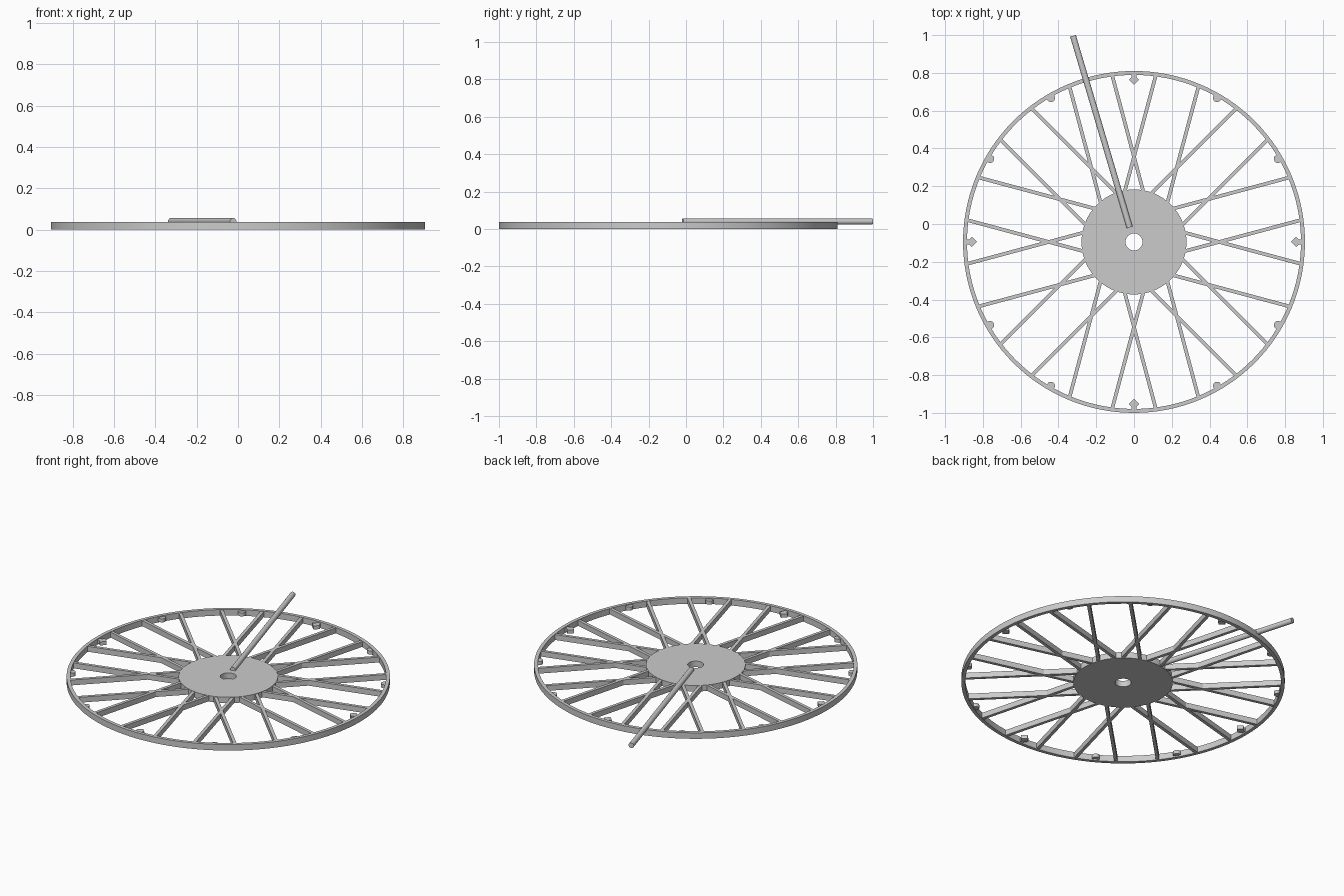
import bpy, bmesh
from math import sin, cos, pi, radians, sqrt
from mathutils import Matrix, Vector

cube = bpy.data.objects.get("Cube")
if cube:
    bpy.data.objects.remove(cube, do_unlink=True)

grey = bpy.data.materials.new("plain grey")
grey.use_nodes = True
grey.diffuse_color = (0.6, 0.6, 0.6, 1)
grey.node_tree.nodes["Principled BSDF"].inputs["Base Color"].default_value = (0.6, 0.6, 0.6, 1)

CENTRE = Vector((0, -0.095, 0))
HEIGHT = 0.037
RIM_OUT, RIM_IN = 0.905, 0.884


def finish(bm, name):
    bmesh.ops.recalc_face_normals(bm, faces=bm.faces)
    mesh = bpy.data.meshes.new(name)
    bm.to_mesh(mesh)
    bm.free()
    mesh.materials.append(grey)
    obj = bpy.data.objects.new(name, mesh)
    bpy.context.collection.objects.link(obj)
    bpy.ops.object.select_all(action='DESELECT')
    obj.select_set(True)
    bpy.context.view_layer.objects.active = obj
    bpy.ops.object.shade_smooth_by_angle(angle=radians(30))
    return obj


def ring(name, inner, outer, sides):
    """Flat-topped ring made by spinning a rectangle."""
    bm = bmesh.new()
    corners = [(inner, 0), (outer, 0), (outer, HEIGHT), (inner, HEIGHT)]
    loops = []
    for i in range(sides):
        a = 2 * pi * i / sides
        loops.append([bm.verts.new(CENTRE + Vector((r * cos(a), r * sin(a), z)))
                      for r, z in corners])
    for i in range(sides):
        p, q = loops[i], loops[(i + 1) % sides]
        for k in range(4):
            n = (k + 1) % 4
            bm.faces.new((p[k], q[k], q[n], p[n]))
    return finish(bm, name)


def add_box(bm, angle, x0, x1, y, width, z0, z1):
    """Box lying along a direction that is turned about the wheel centre."""
    place = (Matrix.Translation(CENTRE) @ Matrix.Rotation(angle, 4, 'Z')
             @ Matrix.Translation(((x0 + x1) / 2, y, (z0 + z1) / 2))
             @ Matrix.Diagonal((x1 - x0, width, z1 - z0, 1)))
    bmesh.ops.create_cube(bm, size=1, matrix=place)


def add_post(bm, angle, distance, radius, sides, z0, z1):
    """Upright prism at a distance from the wheel centre."""
    place = (Matrix.Translation(CENTRE) @ Matrix.Rotation(angle, 4, 'Z')
             @ Matrix.Translation((distance, 0, (z0 + z1) / 2)))
    bmesh.ops.create_cone(bm, cap_ends=True, segments=sides, radius1=radius,
                          radius2=radius, depth=z1 - z0, matrix=place)


# Rim and hub plate
ring("rim", RIM_IN, RIM_OUT, 128)
ring("hub_plate", 0.045, 0.278, 96)

# Spokes in twelve parallel pairs
bm = bmesh.new()
mid = (RIM_IN + RIM_OUT) / 2
offset = mid * sin(radians(7.5))
reach = sqrt(mid ** 2 - offset ** 2)
for i in range(12):
    for side in (-1, 1):
        add_box(bm, radians(15 + 30 * i), 0.2, reach, side * offset, 0.019,
                0.002, HEIGHT - 0.002)
finish(bm, "spokes")

# Pegs on the inside of the rim: pointed at the quarters, round between
bm = bmesh.new()
for i in range(12):
    angle = radians(30 * i)
    if i % 3 == 0:
        add_post(bm, angle, 0.858, 0.027, 4, 0.008, 0.03)
        add_box(bm, angle, 0.858, mid, 0, 0.026, 0.008, 0.03)
    else:
        add_post(bm, angle, 0.88, 0.022, 16, 0.008, 0.03)
finish(bm, "rim_pegs")

# Handle rod lying across the wheel
start, end = Vector((-0.023, -0.018, 0.04)), Vector((-0.323, 0.996, 0.04))
axis = end - start
bm = bmesh.new()
bmesh.ops.create_cone(bm, cap_ends=True, segments=24, radius1=0.016, radius2=0.016,
                      depth=axis.length,
                      matrix=Matrix.Translation((start + end) / 2)
                      @ axis.to_track_quat('Z', 'Y').to_matrix().to_4x4())
finish(bm, "handle_rod")
